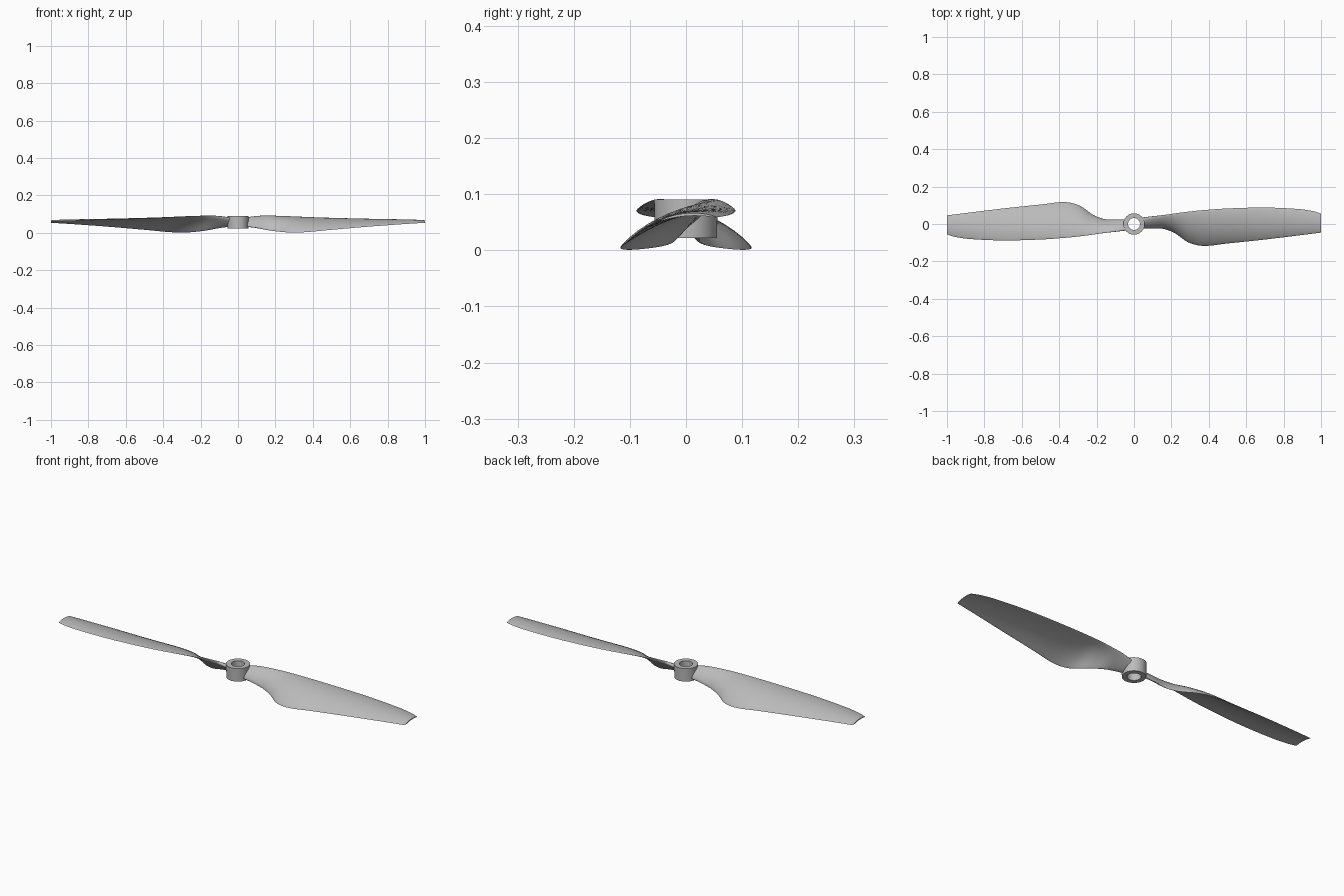
import bpy, bmesh, math
from mathutils import Vector

cube = bpy.data.objects.get("Cube")
if cube:
    bpy.data.objects.remove(cube, do_unlink=True)

grey = bpy.data.materials.new("plain_grey")
grey.use_nodes = True
grey.diffuse_color = (0.5, 0.5, 0.5, 1)
grey.node_tree.nodes["Principled BSDF"].inputs["Base Color"].default_value = (0.5, 0.5, 0.5, 1)


def finish(name, bm, angle):
    bmesh.ops.recalc_face_normals(bm, faces=bm.faces)
    mesh = bpy.data.meshes.new(name)
    bm.to_mesh(mesh)
    bm.free()
    mesh.materials.append(grey)
    obj = bpy.data.objects.new(name, mesh)
    bpy.context.collection.objects.link(obj)
    bpy.ops.object.select_all(action='DESELECT')
    obj.select_set(True)
    bpy.context.view_layer.objects.active = obj
    bpy.ops.object.shade_smooth_by_angle(angle=math.radians(angle))
    return obj


# Blade stations: x, leading y, leading z, trailing y, trailing z, camber, thickness
STATIONS = [
    (0.042, 0.034, 0.080, -0.022, 0.034, 0.002, 0.026),
    (0.10, 0.041, 0.089, -0.023, 0.026, 0.004, 0.022),
    (0.16, 0.048, 0.091, -0.026, 0.014, 0.008, 0.018),
    (0.22, 0.057, 0.090, -0.050, 0.006, 0.013, 0.014),
    (0.29, 0.066, 0.087, -0.098, 0.001, 0.018, 0.012),
    (0.37, 0.074, 0.083, -0.117, 0.004, 0.019, 0.011),
    (0.50, 0.083, 0.077, -0.104, 0.016, 0.018, 0.010),
    (0.70, 0.088, 0.070, -0.083, 0.033, 0.015, 0.008),
    (0.88, 0.080, 0.064, -0.061, 0.046, 0.012, 0.007),
    (0.96, 0.068, 0.061, -0.051, 0.051, 0.010, 0.006),
    (1.00, 0.055, 0.059, -0.046, 0.053, 0.008, 0.005),
]
STEPS, CHORD = 5, 14


def smooth_stations():
    """Cubic interpolation with slopes taken per unit of span."""
    def slope(i, k):
        a, b = STATIONS[max(i - 1, 0)], STATIONS[min(i + 1, len(STATIONS) - 1)]
        return (b[k] - a[k]) / (b[0] - a[0])
    for i in range(len(STATIONS) - 1):
        p, q = STATIONS[i], STATIONS[i + 1]
        h = q[0] - p[0]
        for s in range(STEPS):
            t = s / STEPS
            yield [p[0] + h * t] + [
                (2*t**3 - 3*t*t + 1) * p[k] + (t**3 - 2*t*t + t) * h * slope(i, k)
                + (3*t*t - 2*t**3) * q[k] + (t**3 - t*t) * h * slope(i + 1, k)
                for k in range(1, 7)]
    yield list(STATIONS[-1])


def section(x, ly, lz, ty, tz, camber, thick):
    """Closed cambered airfoil loop, upper side then lower side."""
    lead, trail = Vector((x, ly, lz)), Vector((x, ty, tz))
    along = (lead - trail).normalized()
    up = Vector((0, -along.z, along.y))
    points = []
    for j in range(2 * CHORD):
        a = math.pi * j / CHORD
        u = (1 - math.cos(a)) / 2
        lift = camber * 4 * u * (1 - u) + thick / 2 * math.sin(a)
        points.append(trail.lerp(lead, u) + up * lift)
    return points


def blade(name, turn):
    bm = bmesh.new()
    rings = []
    for values in smooth_stations():
        rings.append([bm.verts.new((turn * p.x, turn * p.y, p.z)) for p in section(*values)])
    n = 2 * CHORD
    for a, b in zip(rings, rings[1:]):
        for j in range(n):
            bm.faces.new((a[j], a[(j + 1) % n], b[(j + 1) % n], b[j]))
    bm.faces.new(rings[0])
    bm.faces.new(rings[-1])
    return finish(name, bm, 50)


blade("left_blade", 1)
blade("right_blade", -1)

# Hub: a ring profile spun around the vertical axis
bm = bmesh.new()
profile = [(0.032, 0.022), (0.055, 0.022), (0.057, 0.091), (0.032, 0.091)]
corners = [bm.verts.new((r, 0, z)) for r, z in profile]
edges = [bm.edges.new((corners[i], corners[(i + 1) % 4])) for i in range(4)]
bmesh.ops.spin(bm, geom=corners + edges, cent=(0, 0, 0), axis=(0, 0, 1),
               angle=2 * math.pi, steps=48, use_merge=False)
bmesh.ops.remove_doubles(bm, verts=bm.verts, dist=0.0001)
finish("hub", bm, 35)
